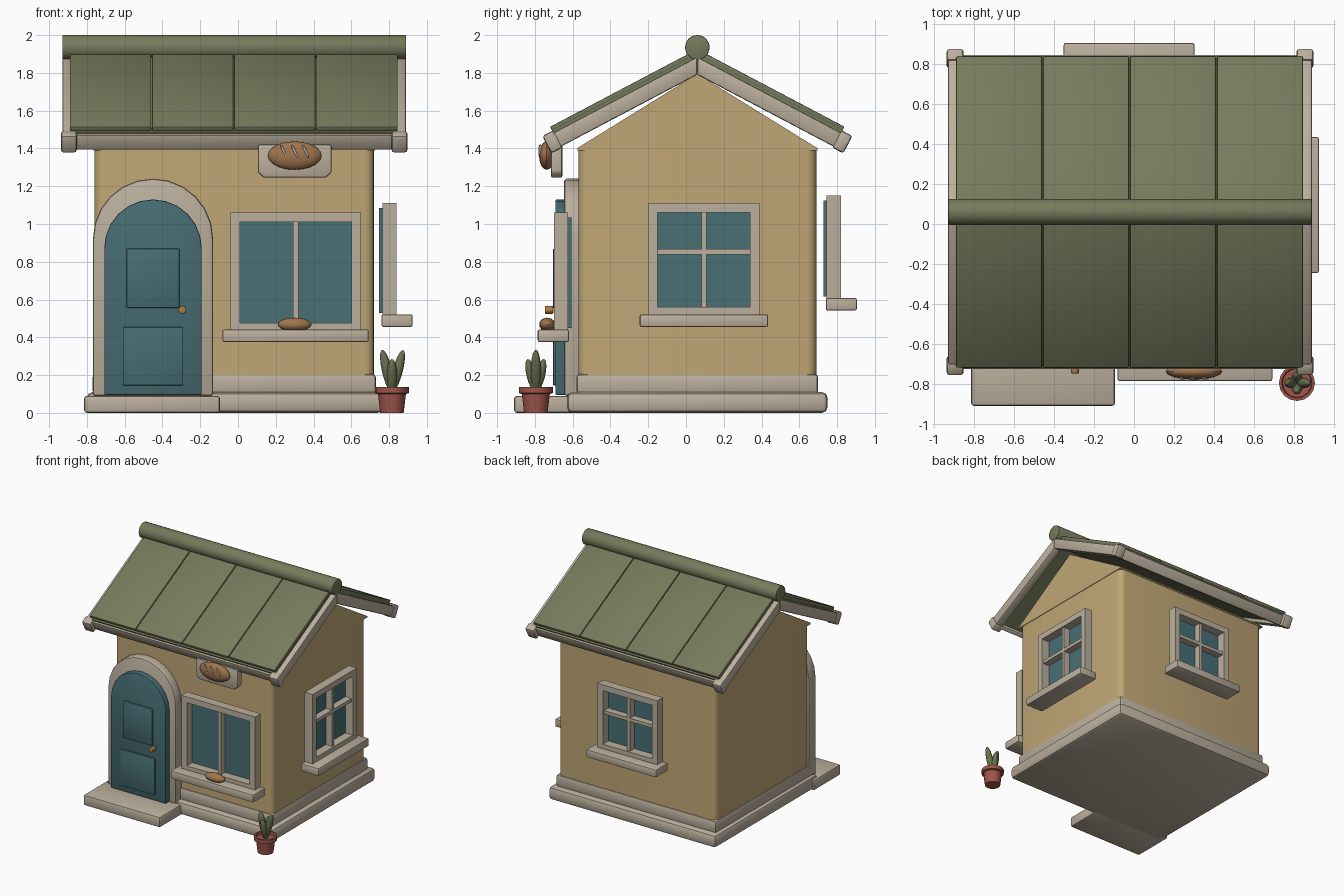
import bpy, bmesh, math
from mathutils import Matrix, Vector

if "Cube" in bpy.data.objects:
    bpy.data.objects.remove(bpy.data.objects["Cube"], do_unlink=True)


def material(name, r, g, b):
    col = [(c / 255 / 12.92 if c < 11 else ((c / 255 + 0.055) / 1.055) ** 2.4) for c in (r, g, b)] + [1]
    m = bpy.data.materials.new(name)
    m.use_nodes = True
    m.diffuse_color = col
    m.node_tree.nodes["Principled BSDF"].inputs["Base Color"].default_value = col
    return m


WALL = material("ochre plaster", 192, 167, 118)
TRIM = material("pale stone", 188, 176, 158)
ROOF = material("olive roof", 118, 123, 92)
DOOR = material("teal paint", 70, 109, 115)
GLASS = material("blue glass", 72, 112, 117)
CRUST = material("bread crust", 160, 117, 78)
BRASS = material("brass", 176, 124, 72)
CLAY = material("terracotta", 158, 85, 74)
LEAF = material("leaf green", 104, 112, 80)


def finish(name, bm, mat, bevel=0, segments=2, pick=None, matrix=None):
    """Bevel sharp edges, shade, and link as an object."""
    if bevel:
        edges = [e for e in bm.edges if len(e.link_faces) == 2 and e.calc_face_angle(0) > 0.4
                 and (pick is None or pick(e))]
        bmesh.ops.bevel(bm, geom=edges, offset=bevel, segments=segments, profile=0.5,
                        affect="EDGES", clamp_overlap=True)
    if matrix:
        bm.transform(matrix)
    bmesh.ops.recalc_face_normals(bm, faces=bm.faces)
    me = bpy.data.meshes.new(name)
    bm.to_mesh(me)
    bm.free()
    me.materials.append(mat)
    me.polygons.foreach_set("use_smooth", [True] * len(me.polygons))
    me.set_sharp_from_angle(angle=math.radians(35))
    ob = bpy.data.objects.new(name, me)
    bpy.context.scene.collection.objects.link(ob)
    return ob


def boxes(name, spans, mat, bevel=0.0, **kw):
    """One object from (x0, x1, y0, y1, z0, z1) spans."""
    bm = bmesh.new()
    for x0, x1, y0, y1, z0, z1 in spans:
        size = Vector((x1 - x0, y1 - y0, z1 - z0))
        mid = Vector((x0 + x1, y0 + y1, z0 + z1)) / 2
        bmesh.ops.create_cube(bm, size=1, matrix=Matrix.Translation(mid) @ Matrix.Diagonal(size).to_4x4())
    return finish(name, bm, mat, bevel, **kw)


def prism(name, points, axis, a, b, mat, bevel=0.0):
    """Extrude a (y, z) outline along x, or an (x, z) outline along y."""
    bm = bmesh.new()
    place = (lambda u, v: (a, u, v)) if axis == "x" else (lambda u, v: (u, a, v))
    face = bm.faces.new([bm.verts.new(place(u, v)) for u, v in points])
    new = bmesh.ops.extrude_face_region(bm, geom=[face])["geom"]
    shift = Vector((b - a, 0, 0)) if axis == "x" else Vector((0, b - a, 0))
    bmesh.ops.translate(bm, vec=shift, verts=[v for v in new if isinstance(v, bmesh.types.BMVert)])
    return finish(name, bm, mat, bevel)


def ellipsoid(name, centre, radii, mat, rot=None):
    bm = bmesh.new()
    bmesh.ops.create_uvsphere(bm, u_segments=16, v_segments=10, radius=1)
    m = Matrix.Translation(centre) @ (rot or Matrix()) @ Matrix.Diagonal(radii).to_4x4()
    return finish(name, bm, mat, matrix=m)


def cylinder(name, centre, radius, depth, sides, axis, mat, bevel=0):
    bm = bmesh.new()
    bmesh.ops.create_cone(bm, cap_ends=True, segments=sides, radius1=radius, radius2=radius, depth=depth)
    m = Matrix.Translation(centre) @ Matrix.Rotation(math.pi / 2, 4, axis)
    return finish(name, bm, mat, bevel, matrix=m)


# Footing, plinth, doorstep and walls
boxes("footing", [(-0.80, 0.77, -0.63, 0.75, 0, 0.11)], TRIM, 0.03)
boxes("plinth", [(-0.77, 0.73, -0.58, 0.70, 0.10, 0.205)], TRIM, 0.018)
boxes("doorstep", [(-0.815, -0.095, -0.91, -0.55, 0, 0.09)], TRIM, 0.015)
boxes("walls", [(-0.76, 0.72, -0.57, 0.69, 0.15, 1.395)], WALL, 0.05, segments=4,
      pick=lambda e: abs(e.verts[0].co.z - e.verts[1].co.z) > 0.5)
prism("gable", [(-0.575, 1.39), (0.695, 1.39), (0.695, 1.402), (0.06, 1.795), (-0.575, 1.402)],
      "x", -0.765, 0.725, WALL)

# Roof: s runs down the slope, h is height above the board line
RIDGE_Y, APEX, PITCH = 0.06, 1.885, math.radians(27.8)
CO, SI = math.cos(PITCH), math.sin(PITCH)


def slope_part(name, side, x0, x1, s0, s1, h0, h1, mat, bevel=0.0):
    def pt(s, h):
        return (RIDGE_Y + side * (s * CO + h * SI), APEX - s * SI + h * CO)
    top, low = (s0, s0) if s0 else (-h1 * SI / CO, -h0 * SI / CO)
    prism(name, [pt(top, h1), pt(s1, h1), pt(s1, h0), pt(low, h0)], "x", x0, x1, mat, bevel)


for side, label in ((-1, "front"), (1, "back")):
    slope_part(label + "_roof_deck", side, -0.885, 0.845, 0, 0.875, -0.055, 0.012, ROOF)
    for i in range(4):
        x = -0.89 + i * 0.435
        slope_part(f"{label}_roof_panel_{i + 1}", side, x, x + 0.43, 0.03, 0.862, 0.01, 0.036, ROOF, 0.006)
    slope_part(label + "_eave_board", side, -0.90, 0.86, 0.855, 0.89, -0.088, 0.0, TRIM, 0.008)
    for x, end in ((-0.93, "right"), (0.82, "left")):
        slope_part(f"{label}_{end}_gable_board", side, x, x + 0.07, 0, 0.905, -0.084, 0.0, TRIM, 0.01)
        slope_part(f"{label}_{end}_board_end", side, x - 0.007, x + 0.077, 0.855, 0.922, -0.092, 0.012, TRIM, 0.014)
cylinder("ridge_roll", (-0.02, RIDGE_Y, 1.935), 0.065, 1.82, 24, "Y", ROOF, 0.006)


# Arched door
def arch(cx, radius, z0, spring, n=12):
    curve = [(cx + radius * math.cos(math.pi * i / n), spring + radius * math.sin(math.pi * i / n))
             for i in range(n + 1)]
    return [(cx - radius, z0), (cx + radius, z0)] + curve


prism("door_surround", arch(-0.45, 0.318, 0.09, 0.922), "y", -0.645, -0.55, TRIM, 0.014)
prism("door_leaf", arch(-0.45, 0.258, 0.095, 0.872), "y", -0.692, -0.62, DOOR, 0.008)
boxes("door_panels", [(-0.59, -0.31, -0.705, -0.685, 0.555, 0.87),
                      (-0.61, -0.29, -0.705, -0.685, 0.145, 0.455)], DOOR, 0.008)
cylinder("door_knob", (-0.295, -0.725, 0.545), 0.021, 0.045, 10, "X", BRASS, 0.004)


# Windows: built facing -y, then turned onto each wall
def window(label, origin, turn, half, z0, z1, foot, sill_half, cross):
    m = Matrix.Translation(origin) @ Matrix.Rotation(math.radians(turn), 4, "Z")
    rim, back, front, bar = 0.05, -0.055, -0.13, 0.014
    parts = [(-half, -half + rim, front, back, z0, z1), (half - rim, half, front, back, z0, z1),
             (-half + rim, half - rim, front, back, z1 - rim, z1),
             (-half + rim, half - rim, front, back, z0, z0 + foot),
             (-bar, bar, front + 0.015, back, z0 + foot, z1 - rim)]
    if cross:
        mid = z0 + foot + (z1 - rim - z0 - foot) * 0.585
        parts += [(-half + rim, -bar, front + 0.015, back, mid - bar, mid + bar),
                  (bar, half - rim, front + 0.015, back, mid - bar, mid + bar)]
    boxes(label + "_window_frame", parts, TRIM, matrix=m)
    boxes(label + "_window_glass", [(-half + 0.025, half - 0.025, back - 0.002, -0.037, z0 + 0.01, z1 - 0.025)],
          GLASS, matrix=m)
    boxes(label + "_window_sill", [(-sill_half, sill_half, -0.215, -0.05, z0 - 0.065, z0 + 0.002)],
          TRIM, 0.01, matrix=m)


window("front", (0.305, -0.57, 0), 0, 0.345, 0.44, 1.06, 0.035, 0.387, False)
window("side", (0.71, 0.095, 0), 90, 0.295, 0.52, 1.11, 0.04, 0.34, True)
window("back", (-0.025, 0.69, 0), 180, 0.28, 0.607, 1.15, 0.04, 0.327, True)

# Sign with a scored loaf, and a small loaf on the front sill
prism("sign_board", [(0.105, 1.42), (0.105, 1.275), (0.135, 1.245), (0.465, 1.245), (0.495, 1.275), (0.495, 1.42)],
      "y", -0.715, -0.655, TRIM, 0.01)
ellipsoid("sign_loaf", (0.30, -0.738, 1.362), (0.142, 0.04, 0.075), CRUST)
for i in (-1, 0, 1):
    ellipsoid(f"loaf_score_{i + 2}", (0.30 + i * 0.058, -0.774 + 0.004 * abs(i), 1.385), (0.007, 0.008, 0.04),
              TRIM, Matrix.Rotation(math.radians(-25), 4, "Y"))
ellipsoid("sill_loaf", (0.30, -0.735, 0.468), (0.09, 0.042, 0.036), CRUST)

# Potted plant
PX, PY = 0.815, -0.795
pot = bmesh.new()
outline = [(0, 0), (0.062, 0), (0.074, 0.1), (0.09, 0.105), (0.09, 0.138), (0.076, 0.138), (0.072, 0.118), (0, 0.118)]
verts = [pot.verts.new((r, 0, z)) for r, z in outline]
rings = [pot.edges.new(pair) for pair in zip(verts, verts[1:])]
bmesh.ops.spin(pot, geom=verts + rings, cent=(0, 0, 0), axis=(0, 0, 1), angle=math.tau, steps=16)
bmesh.ops.remove_doubles(pot, verts=pot.verts, dist=0.0005)
finish("plant_pot", pot, CLAY, matrix=Matrix.Translation((PX, PY, 0)))
for i, (turn, lean, length) in enumerate(((0, 15, 0.115), (180, 13, 0.115), (90, 14, 0.09), (270, 14, 0.09))):
    rot = Matrix.Rotation(math.radians(turn), 4, "Z") @ Matrix.Rotation(math.radians(lean), 4, "Y")
    centre = Vector((PX, PY, 0.11)) + rot @ Vector((0, 0, length))
    ellipsoid(f"plant_leaf_{i + 1}", centre, (0.027, 0.027, length), LEAF, rot)
